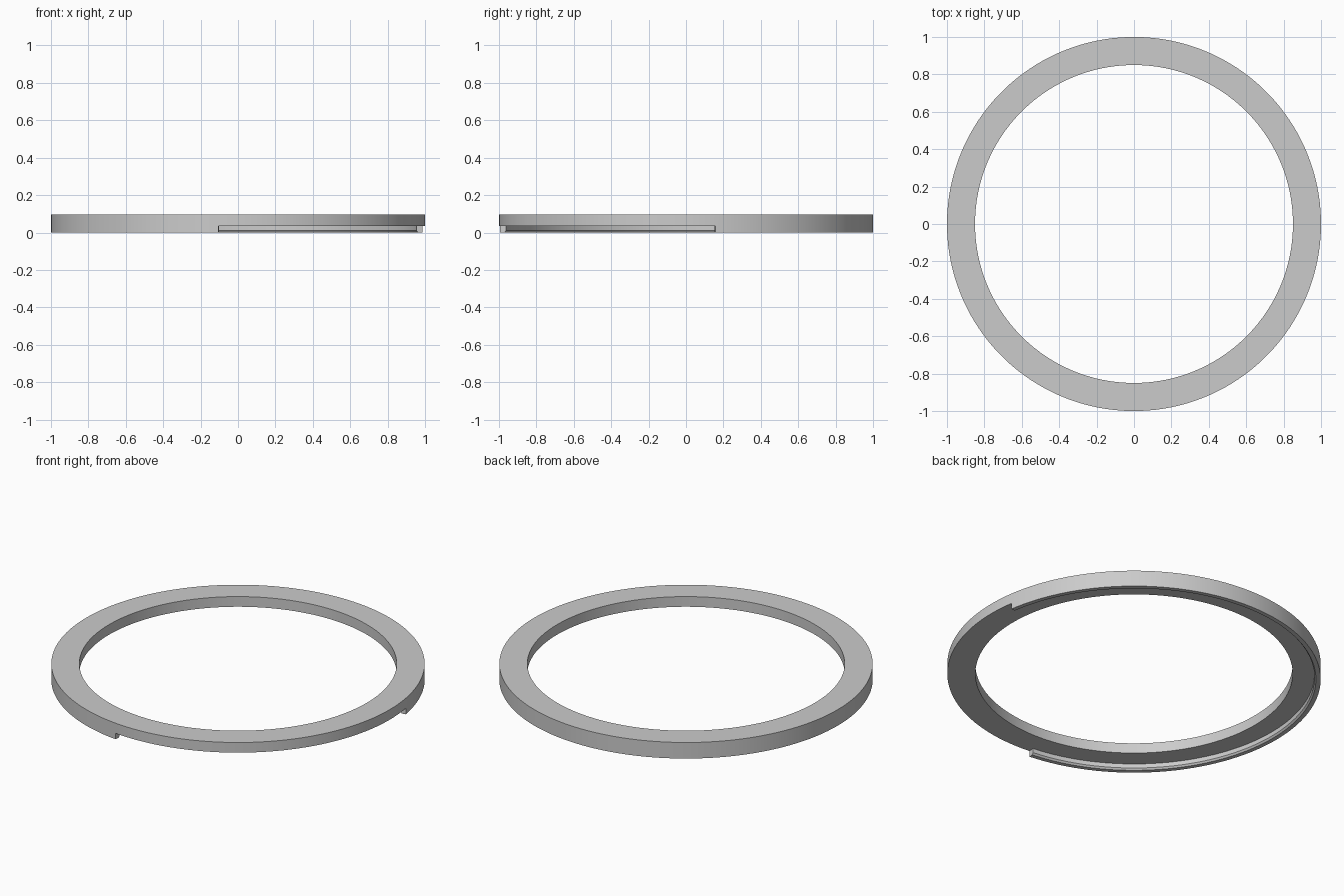
import bpy, bmesh
from math import radians, cos, sin

if "Cube" in bpy.data.objects:
    bpy.data.objects.remove(bpy.data.objects["Cube"])

SEGMENTS, LIP_SEGMENTS = 144, 102      # the lip covers 255 of 360 degrees
START = radians(9)                     # angle where the lip begins
OUTER, LIP_INNER, INNER = 1.0, 0.967, 0.85
TOP, UNDERSIDE, CHAMFER = 0.095, 0.035, 0.01

grey = bpy.data.materials.new("light grey")
grey.use_nodes = True
colour = (0.6, 0.6, 0.6, 1)
grey.diffuse_color = colour
grey.node_tree.nodes["Principled BSDF"].inputs["Base Color"].default_value = colour

# Flat ring: revolve a rectangle whose underside is split where the lip starts
profile = [(OUTER, TOP), (INNER, TOP), (INNER, UNDERSIDE),
           (LIP_INNER, UNDERSIDE), (OUTER, UNDERSIDE)]
bm = bmesh.new()
loops = []
for i in range(SEGMENTS):
    a = START + radians(360) * i / SEGMENTS
    loops.append([bm.verts.new((r * cos(a), r * sin(a), z)) for r, z in profile])

lip = []
count = len(profile)
for i in range(SEGMENTS):
    here, after = loops[i], loops[(i + 1) % SEGMENTS]
    for j in range(count):
        k = (j + 1) % count
        face = bm.faces.new((here[j], here[k], after[k], after[j]))
        if j == 3 and i < LIP_SEGMENTS:
            lip.append(face)
bmesh.ops.recalc_face_normals(bm, faces=bm.faces)


# Partial lip: pull the outer underside down, then chamfer its inner edge
def extrude_down(faces, depth):
    result = bmesh.ops.extrude_face_region(bm, geom=faces)["geom"]
    verts = [g for g in result if isinstance(g, bmesh.types.BMVert)]
    bmesh.ops.delete(bm, geom=faces, context='FACES_ONLY')
    bmesh.ops.translate(bm, verts=verts, vec=(0, 0, -depth))
    return [g for g in result if isinstance(g, bmesh.types.BMFace)], verts


lip, _ = extrude_down(lip, UNDERSIDE - CHAMFER)
lip, edge_verts = extrude_down(lip, CHAMFER)
for v in edge_verts:
    if v.co.xy.length < (OUTER + LIP_INNER) / 2:
        v.co.xy *= (LIP_INNER + 0.008) / LIP_INNER
bmesh.ops.recalc_face_normals(bm, faces=bm.faces)

mesh = bpy.data.meshes.new("lipped_ring")
bm.to_mesh(mesh)
bm.free()
mesh.materials.append(grey)
ring = bpy.data.objects.new("lipped_ring", mesh)
bpy.context.collection.objects.link(ring)

# Smooth round walls with crisp rims
bpy.context.view_layer.objects.active = ring
ring.select_set(True)
bpy.ops.object.shade_smooth_by_angle(angle=radians(30))
